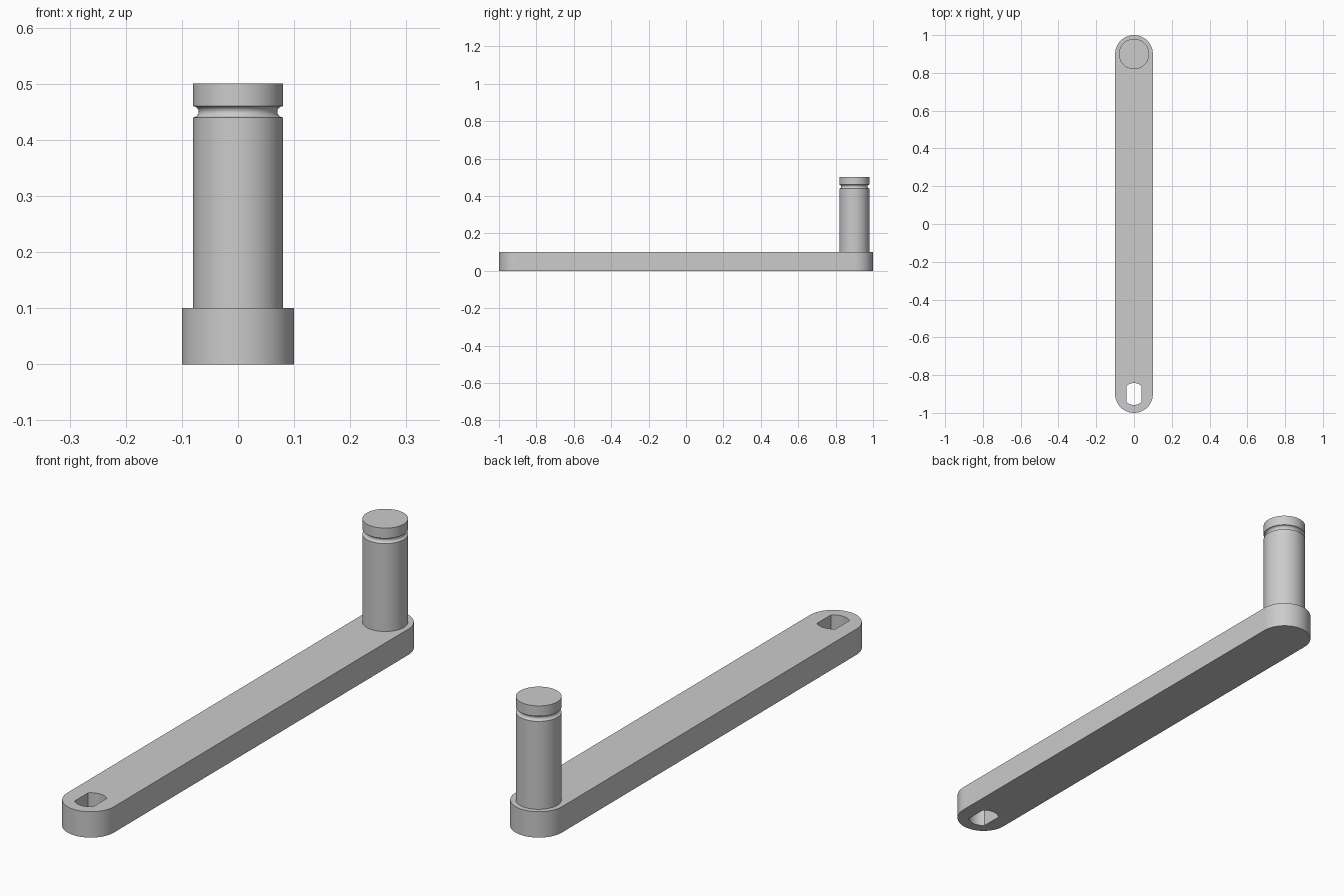
import bpy
import bmesh
from math import asin, cos, pi, radians, sin

ARM_R, ARM_H, END_Y = 0.1, 0.1, 0.9
PIN_R, PIN_TOP = 0.08, 0.5
GROOVE_Z, GROOVE_R = 0.45, 0.01
SLOT_R, SLOT_HALF = 0.058, 0.04
SEGMENTS = 64

cube = bpy.data.objects.get("Cube")
if cube:
    bpy.data.objects.remove(cube, do_unlink=True)

grey = bpy.data.materials.new("plain grey")
grey.use_nodes = True
colour = (0.6, 0.6, 0.6, 1)
grey.diffuse_color = colour
grey.node_tree.nodes["Principled BSDF"].inputs["Base Color"].default_value = colour


def add_object(name, bm):
    bmesh.ops.recalc_face_normals(bm, faces=bm.faces)
    mesh = bpy.data.meshes.new(name)
    bm.to_mesh(mesh)
    bm.free()
    mesh.materials.append(grey)
    obj = bpy.data.objects.new(name, mesh)
    bpy.context.collection.objects.link(obj)
    return obj


def arc(cy, r, start, end, steps):
    angles = [start + (end - start) * i / steps for i in range(steps + 1)]
    return [(r * cos(a), cy + r * sin(a)) for a in angles]


def prism(name, outline, bottom, top):
    bm = bmesh.new()
    face = bm.faces.new([bm.verts.new((x, y, bottom)) for x, y in outline])
    result = bmesh.ops.extrude_face_region(bm, geom=[face], use_keep_orig=True)
    verts = [v for v in result["geom"] if isinstance(v, bmesh.types.BMVert)]
    bmesh.ops.translate(bm, verts=verts, vec=(0, 0, top - bottom))
    return add_object(name, bm)


def smooth(obj):
    bpy.ops.object.select_all(action="DESELECT")
    obj.select_set(True)
    bpy.context.view_layer.objects.active = obj
    bpy.ops.object.shade_smooth_by_angle(angle=radians(30))


# Arm: flat bar with rounded ends
half = SEGMENTS // 2
arm = prism("crank_arm",
            arc(END_Y, ARM_R, 0, pi, half) + arc(-END_Y, ARM_R, pi, 2 * pi, half),
            0, ARM_H)

# Shaft hole: circle with two flat sides, cut through the front end
flat = pi / 2 - asin(SLOT_HALF / SLOT_R)
cutter = prism("shaft_hole_cutter",
               arc(-END_Y, SLOT_R, flat, pi - flat, 16)
               + arc(-END_Y, SLOT_R, pi + flat, 2 * pi - flat, 16),
               -ARM_H, 2 * ARM_H)
cut = arm.modifiers.new("shaft_hole", "BOOLEAN")
cut.operation = "DIFFERENCE"
cut.solver = "EXACT"
cut.object = cutter
bpy.context.view_layer.objects.active = arm
bpy.ops.object.modifier_apply(modifier=cut.name)
bpy.data.objects.remove(cutter, do_unlink=True)
smooth(arm)

# Handle pin: turned profile with a half-round groove under the cap
profile = [(PIN_R, ARM_H)]
for i in range(9):
    a = pi * i / 8
    profile.append((PIN_R - GROOVE_R * sin(a), GROOVE_Z - GROOVE_R * cos(a)))
profile += [(PIN_R, PIN_TOP)]

bm = bmesh.new()
rings = []
for r, z in profile:
    rings.append([bm.verts.new((x, y, z))
                  for x, y in arc(END_Y, r, 0, 2 * pi, SEGMENTS)[:-1]])
for low, high in zip(rings, rings[1:]):
    for i in range(SEGMENTS):
        j = (i + 1) % SEGMENTS
        bm.faces.new((low[i], low[j], high[j], high[i]))
bm.faces.new(rings[-1])
bm.faces.new(rings[0][::-1])
smooth(add_object("handle_pin", bm))
